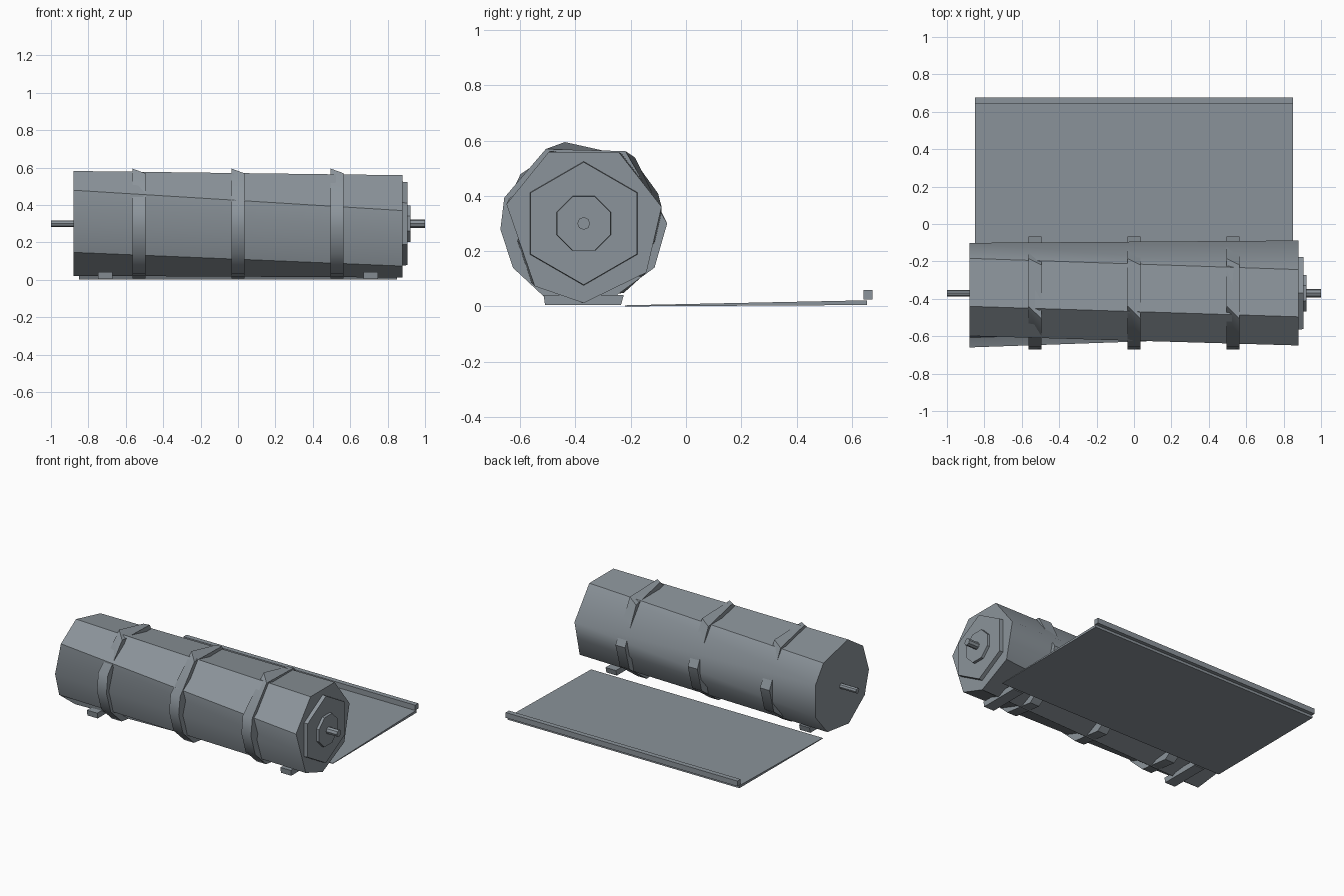
import bpy
import bmesh
from math import sin, cos, radians, pi
from mathutils import Vector

cube = bpy.data.objects.get("Cube")
if cube:
    bpy.data.objects.remove(cube, do_unlink=True)

CY, CZ = -0.37, 0.30      # roller axis
SMOOTH = radians(42)

grey = bpy.data.materials.new("steel grey")
grey.use_nodes = True
COLOUR = (0.26, 0.295, 0.325, 1)
grey.diffuse_color = COLOUR
grey.node_tree.nodes["Principled BSDF"].inputs["Base Color"].default_value = COLOUR


def ring(x, angles, r):
    """Points around the roller axis at a given x."""
    return [Vector((x, CY + r * cos(radians(a)), CZ + r * sin(radians(a)))) for a in angles]


def even(n, start=90):
    return [start + 360 * i / n for i in range(n)]


def loft(name, rings):
    """Skin matching loops of points and cap both ends."""
    bm = bmesh.new()
    loops = [[bm.verts.new(p) for p in pts] for pts in rings]
    n = len(loops[0])
    for a, b in zip(loops, loops[1:]):
        for i in range(n):
            j = (i + 1) % n
            bm.faces.new((a[i], a[j], b[j], b[i]))
    bm.faces.new(loops[0])
    bm.faces.new(loops[-1])
    bmesh.ops.recalc_face_normals(bm, faces=bm.faces)
    mesh = bpy.data.meshes.new(name)
    bm.to_mesh(mesh)
    bm.free()
    mesh.materials.append(grey)
    obj = bpy.data.objects.new(name, mesh)
    bpy.context.collection.objects.link(obj)
    bpy.ops.object.select_all(action='DESELECT')
    obj.select_set(True)
    bpy.context.view_layer.objects.active = obj
    bpy.ops.object.shade_smooth_by_angle(angle=SMOOTH)
    return obj


def extrude_x(name, profile, x0, x1):
    """Prism along x from a (y, z) profile."""
    return loft(name, [[Vector((x, y, z)) for y, z in profile] for x in (x0, x1)])


# roller drum, slightly twisted between its uneven ends
left_end = ring(-0.88, [50, 104, 142, 180, 212, 254, 300, 338, 382], 0.29)
right = ring(0.88, [64, 116, 166, 232, 270, 322, 372], 0.288)
right.insert(3, (right[2] + right[3]) / 2)
right.insert(7, (right[6] + right[7]) / 2)
loft("roller_drum", [left_end, right])

# straps round the drum, dipping into it beside the raised top
strap_left = [52, 103, 162, 184, 212, 242, 284, 328, 360]
strap_right = [60, 117] + strap_left[2:]
for name, x in (("right_strap", -0.53), ("middle_strap", 0), ("left_strap", 0.53)):
    loft(name, [ring(x - 0.035, strap_left, 0.302), ring(x + 0.035, strap_right, 0.302)])

# end flange, hub and axle pins
loft("end_flange", [ring(0.87, even(6), 0.225), ring(0.905, even(6), 0.222)])
loft("end_hub", [ring(0.89, even(8, 22.5), 0.108), ring(0.922, even(8, 22.5), 0.105)])
loft("left_axle_pin", [ring(0.9, even(8), 0.023), ring(1.0, even(8), 0.023)])
loft("right_axle_pin", [ring(-1.0, even(8), 0.018), ring(-0.86, even(8), 0.018)])

# two feet under the drum
foot = [(-0.51, 0.005), (-0.235, 0.005), (-0.225, 0.042), (-0.515, 0.042)]
for name, x in (("right_foot", -0.71), ("left_foot", 0.71)):
    extrude_x(name, foot, x - 0.038, x + 0.038)

# unrolled sheet and the bar beyond its free edge
extrude_x("sheet", [(-0.22, 0), (0.655, 0.005), (0.655, 0.022), (-0.22, 0.004)], -0.85, 0.85)
extrude_x("sheet_bar", [(0.642, 0.025), (0.675, 0.025), (0.675, 0.06), (0.642, 0.06)], -0.85, 0.85)
